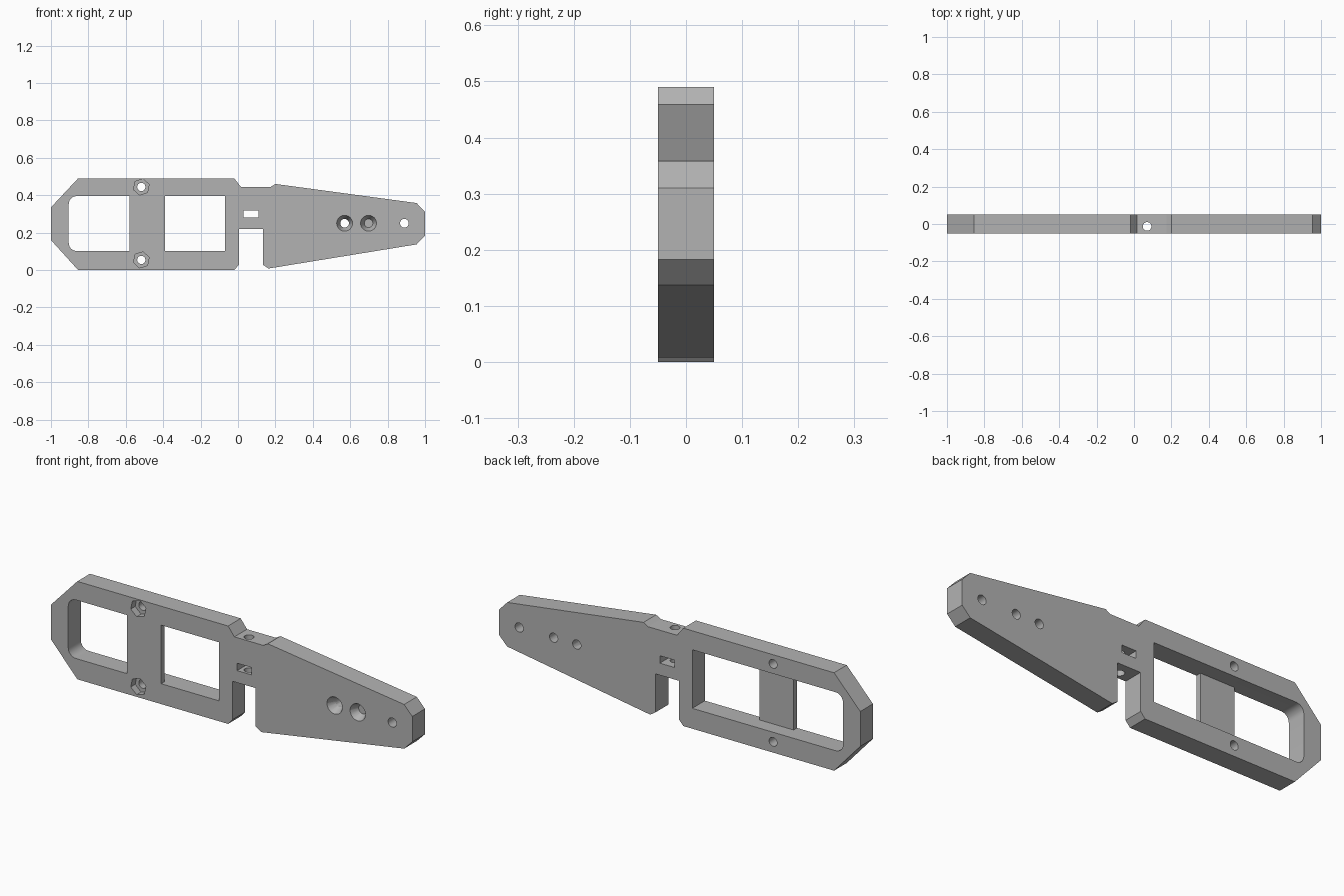
import bpy, bmesh, math
from mathutils import Matrix, Vector

cube = bpy.data.objects.get("Cube")
if cube:
    bpy.data.objects.remove(cube, do_unlink=True)

HALF = 0.05  # half of the plate thickness

grey = bpy.data.materials.new("plain grey")
grey.use_nodes = True
colour = (0.45, 0.45, 0.45, 1)
grey.diffuse_color = colour
grey.node_tree.nodes["Principled BSDF"].inputs["Base Color"].default_value = colour


def finish(name, bm):
    bmesh.ops.recalc_face_normals(bm, faces=bm.faces)
    mesh = bpy.data.meshes.new(name)
    bm.to_mesh(mesh)
    bm.free()
    mesh.materials.append(grey)
    obj = bpy.data.objects.new(name, mesh)
    bpy.context.collection.objects.link(obj)
    return obj


def prism(name, points, y0, y1):
    """Extrude an x-z profile from y0 to y1."""
    bm = bmesh.new()
    face = bm.faces.new([bm.verts.new((x, y0, z)) for x, z in points])
    out = bmesh.ops.extrude_face_region(bm, geom=[face])
    moved = [v for v in out["geom"] if isinstance(v, bmesh.types.BMVert)]
    bmesh.ops.translate(bm, verts=moved, vec=(0, y1 - y0, 0))
    return finish(name, bm)


def box(name, x0, x1, z0, z1, y0=-0.2, y1=0.2):
    return prism(name, [(x0, z0), (x1, z0), (x1, z1), (x0, z1)], y0, y1)


def drill(name, x, z, y0, y1, r0, r1=None, sides=32, turn=0):
    """Round, conical or hexagonal cutter running along y from y0 to y1."""
    bm = bmesh.new()
    bmesh.ops.create_cone(bm, cap_ends=True, segments=sides, radius1=r0,
                          radius2=r0 if r1 is None else r1, depth=y1 - y0)
    place = (Matrix.Translation((x, (y0 + y1) / 2, z))
             @ Matrix.Rotation(-math.pi / 2, 4, 'X') @ Matrix.Rotation(turn, 4, 'Z'))
    bm.transform(place)
    return finish(name, bm)


# Plate outline: frame on the right side, tapered arm on the left side
outline = [(-1, 0.16), (-0.855, 0), (-0.02, 0), (0.005, 0.028), (0.005, 0.22),
           (0.133, 0.22), (0.133, 0.028), (0.163, 0.008), (0.955, 0.137),
           (1, 0.183), (1, 0.31), (0.955, 0.358), (0.2, 0.46), (0.175, 0.445),
           (0.015, 0.445), (-0.02, 0.49), (-0.855, 0.49), (-1, 0.335)]
plate = prism("mounting_plate", outline, -HALF, HALF)

# Long opening with rounded outer corners
x0, x1, z0, z1, r = -0.905, -0.07, 0.102, 0.395, 0.042
opening = [(x1, z0), (x1, z1)]
for cz, start in ((z1 - r, 90), (z0 + r, 180)):
    for i in range(7):
        a = math.radians(start + i * 15)
        opening.append((x0 + r + r * math.cos(a), cz + r * math.sin(a)))
cutters = [prism("opening_cutter", opening, -0.2, 0.2),
           box("slot_cutter", 0.03, 0.11, 0.28, 0.317)]

# Hexagonal nut pockets and their bolt holes
for z in (0.054, 0.444):
    cutters.append(drill("nut_pocket_cutter", -0.517, z, -0.2, -0.015, 0.044,
                         sides=6, turn=math.radians(12)))
    cutters.append(drill("bolt_hole_cutter", -0.517, z, -0.2, 0.2, 0.022))

# Arm holes, the inner two countersunk from the front
for x in (0.57, 0.698, 0.889):
    cutters.append(drill("arm_hole_cutter", x, 0.25, -0.2, 0.2, 0.023))
for x in (0.57, 0.698):
    cutters.append(drill("countersink_cutter", x, 0.25, -HALF - 0.001, -0.01, 0.043, 0.023))

# Vertical hole from the shallow top notch to the deep lower notch
pin = drill("pin_hole_cutter", 0, 0, -0.2, 0.2, 0.023)
pin.data.transform(Matrix.Translation((0.07, -0.013, 0.35)) @ Matrix.Rotation(math.pi / 2, 4, 'X'))
cutters.append(pin)

# Apply every cut
for cutter in cutters:
    mod = plate.modifiers.new("cut", 'BOOLEAN')
    mod.operation = 'DIFFERENCE'
    mod.solver = 'EXACT'
    mod.object = cutter
bpy.context.view_layer.update()
graph = bpy.context.evaluated_depsgraph_get()
cut_mesh = bpy.data.meshes.new_from_object(plate.evaluated_get(graph))
plate.modifiers.clear()
plate.data = cut_mesh
for cutter in cutters:
    bpy.data.objects.remove(cutter, do_unlink=True)

# Thin bridge across the opening, flush with the front
bridge = box("cross_bridge", -0.58, -0.39, z0, z1, -HALF, -HALF + 0.027)

for obj in (plate, bridge):
    bpy.ops.object.select_all(action='DESELECT')
    obj.select_set(True)
    bpy.context.view_layer.objects.active = obj
    bpy.ops.object.shade_smooth_by_angle(angle=math.radians(30))
